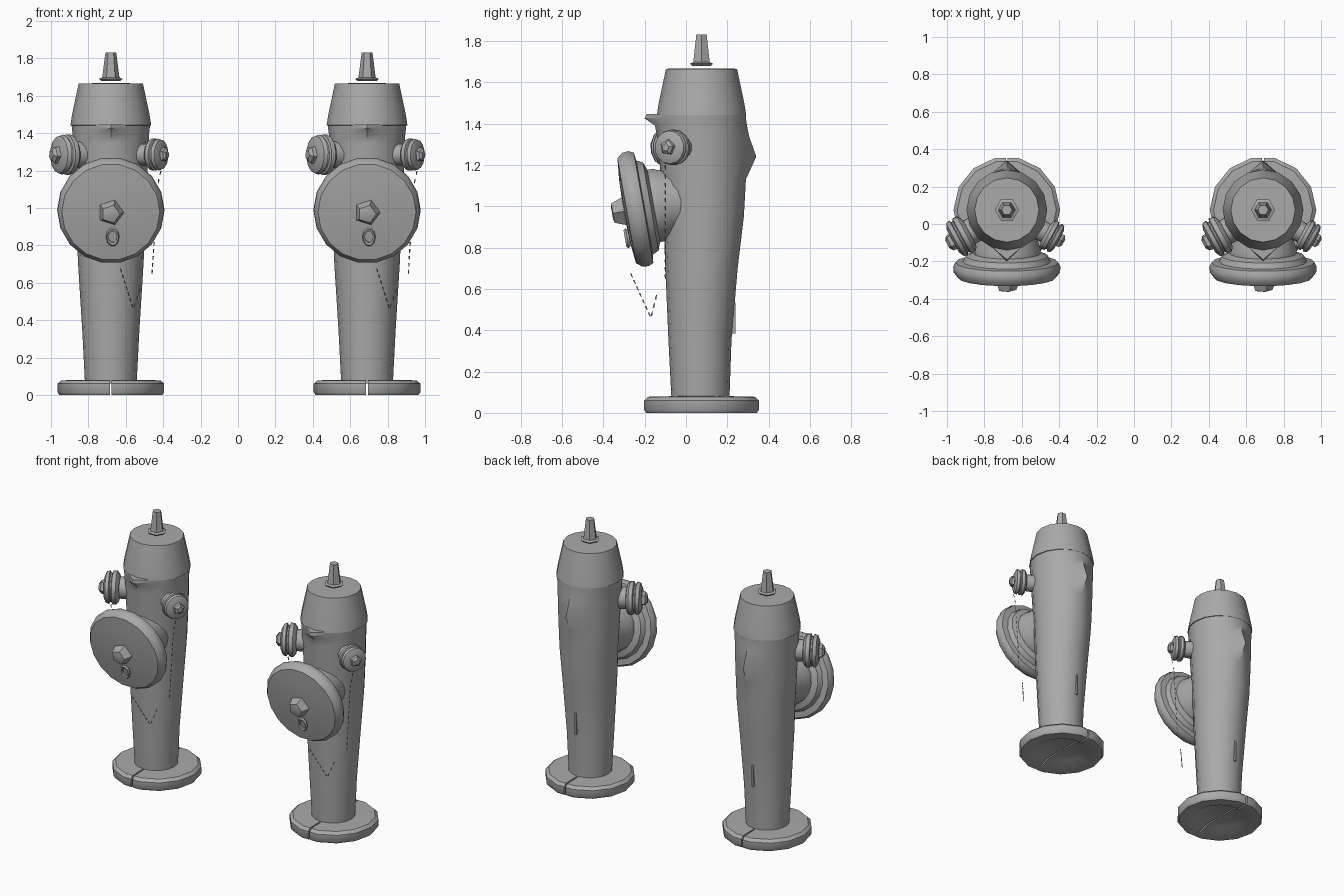
import bpy, bmesh, math
from mathutils import Vector, Matrix

if "Cube" in bpy.data.objects:
    bpy.data.objects.remove(bpy.data.objects["Cube"])

grey = bpy.data.materials.new("cast iron grey")
grey.use_nodes = True
COLOUR = (0.4, 0.4, 0.4, 1)
grey.diffuse_color = COLOUR
grey.node_tree.nodes["Principled BSDF"].inputs["Base Color"].default_value = COLOUR

parts = []
UP = Vector((0, 0, 1))


def finish(bm, name, angle=40):
    bmesh.ops.recalc_face_normals(bm, faces=bm.faces)
    me = bpy.data.meshes.new(name)
    bm.to_mesh(me)
    bm.free()
    me.materials.append(grey)
    for p in me.polygons:
        p.use_smooth = True
    me.set_sharp_from_angle(angle=math.radians(angle))
    ob = bpy.data.objects.new(name, me)
    bpy.context.collection.objects.link(ob)
    parts.append(ob)
    return ob


def loft(bm, rings):
    """Skin a list of equal rings of points and close both ends."""
    rows = [[bm.verts.new(p) for p in ring] for ring in rings]
    n = len(rows[0])
    for a, b in zip(rows, rows[1:]):
        for i in range(n):
            j = (i + 1) % n
            bm.faces.new((a[i], a[j], b[j], b[i]))
    bm.faces.new(rows[0])
    bm.faces.new(rows[-1])


def lathe(name, profile, origin, axis=UP, sides=14, size=1.0, angle=40):
    """Turn (radius, distance along axis) points about an axis."""
    bm = bmesh.new()
    turn = UP.rotation_difference(Vector(axis).normalized()).to_matrix()
    rings = []
    for r, t in profile:
        angles = [2 * math.pi * i / sides for i in range(sides)]
        rings.append([Vector(origin) + turn @ Vector((r * math.cos(a), r * math.sin(a), t)) * size
                      for a in angles])
    loft(bm, rings)
    return finish(bm, name, angle)


def chain(name, points, link=0.022):
    """Thin broken chain made of short rods."""
    bm = bmesh.new()
    for a, b in zip(points, points[1:]):
        a, b = Vector(a), Vector(b)
        count = max(2, int((b - a).length / (link * 1.6)))
        turn = UP.rotation_difference((b - a).normalized()).to_matrix().to_4x4()
        for i in range(count):
            spot = a.lerp(b, (i + 0.5) / count)
            bmesh.ops.create_cone(bm, cap_ends=True, segments=4, radius1=0.004, radius2=0.002,
                                  depth=link, matrix=Matrix.Translation(spot) @ turn)
    finish(bm, name)


CY = 0.075  # centre line of the barrel

# Split round foot: two halves with a narrow seam
bm = bmesh.new()
foot = [(0.15, 0.025), (0.2, 0.0), (0.275, 0.0), (0.285, 0.015),
        (0.285, 0.06), (0.265, 0.078), (0.1, 0.082)]
loft(bm, [[(r * math.cos(math.tau * i / 14), CY + r * math.sin(math.tau * i / 14), z)
           for i in range(14)] for r, z in foot])
bmesh.ops.bisect_plane(bm, geom=bm.verts[:] + bm.edges[:] + bm.faces[:],
                       plane_co=(0.005, 0, 0), plane_no=(-1, 0, 0), clear_outer=True)
bmesh.ops.holes_fill(bm, edges=[e for e in bm.edges if e.is_boundary], sides=0)
copy = bmesh.ops.duplicate(bm, geom=bm.verts[:] + bm.edges[:] + bm.faces[:])["geom"]
for v in copy:
    if isinstance(v, bmesh.types.BMVert):
        v.co.x = -v.co.x
finish(bm, "foot")

# Barrel: z, front y, back y, half width, back ridge, front spike
sections = [(0.06, -0.07, 0.21, 0.138, 0, 0), (0.35, -0.085, 0.22, 0.153, 0, 0),
            (0.7, -0.10, 0.25, 0.175, 0, 0), (0.95, -0.11, 0.28, 0.186, 0, 0),
            (1.13, -0.12, 0.285, 0.195, 0.005, 0), (1.24, -0.13, 0.29, 0.198, 0.05, 0),
            (1.34, -0.135, 0.29, 0.202, 0.015, 0.005), (1.39, -0.138, 0.29, 0.204, 0.005, 0.012),
            (1.425, -0.14, 0.29, 0.208, 0, 0.06), (1.446, -0.14, 0.29, 0.21, 0, 0.05)]
rings = []
for z, front, back, half, ridge, spike in sections:
    ring = []
    for i in range(16):
        a = math.tau * i / 16
        y = (front + back) / 2 + (back - front) / 2 * math.sin(a)
        y += ridge if i == 4 else -spike if i == 12 else 0
        ring.append((half * math.cos(a), y, z))
    rings.append(ring)
bm = bmesh.new()
loft(bm, rings)
finish(bm, "barrel", 35)

# Narrow seam strip low on the back
bm = bmesh.new()
bmesh.ops.create_cube(bm, size=1, matrix=Matrix.Translation((0, 0.225, 0.46))
                      @ Matrix.Diagonal((0.012, 0.03, 0.15, 1)))
finish(bm, "back_seam")

# Tapered bonnet and its operating nut
lathe("bonnet", [(0.2, 1.44), (0.216, 1.442), (0.207, 1.5), (0.172, 1.665), (0.08, 1.667)],
      (0, CY, 0), sides=16)
lathe("top_nut", [(0.05, 1.678), (0.064, 1.69), (0.046, 1.697), (0.029, 1.83)],
      (0, CY, 0), sides=6, angle=30)

# Large front outlet, leaning slightly downward
lean = Vector((0, -0.985, -0.174))
hub = Vector((0, -0.22, 0.99))
lathe("front_outlet", [(0.15, -0.24), (0.165, -0.13), (0.18, -0.09), (0.18, -0.065), (0.22, -0.05),
                       (0.235, -0.02), (0.275, -0.015), (0.287, 0.01), (0.284, 0.04),
                       (0.262, 0.068), (0.16, 0.078), (0.05, 0.082)], hub, lean, 18)
lathe("front_nut", [(0.075, 0.07), (0.068, 0.09), (0.05, 0.135), (0.03, 0.14)],
      hub, lean, 5, angle=30)

# Chain eye below the front nut: a tall ring swept around an oval
bm = bmesh.new()
tilt = UP.rotation_difference(lean).to_matrix()
rings = []
for i in range(10):
    a = math.tau * i / 10
    out = Vector((math.cos(a) * 0.7, math.sin(a), 0))
    rings.append([bm.verts.new(Vector((0.01, -0.285, 0.845)) + tilt @ (
        out * (0.04 + 0.011 * math.cos(b)) + UP * 0.011 * math.sin(b)))
        for b in (math.tau * k / 5 for k in range(5))])
for i in range(10):
    a, b = rings[i], rings[(i + 1) % 10]
    for k in range(5):
        m = (k + 1) % 5
        bm.faces.new((a[k], a[m], b[m], b[k]))
finish(bm, "chain_eye")

# Side outlets: one larger, one smaller, each with a nut
side_profile = [(0.075, -0.15), (0.07, -0.045), (0.09, -0.04), (0.108, -0.025), (0.108, 0.0),
                (0.094, 0.006), (0.094, 0.014), (0.107, 0.02), (0.1, 0.042), (0.07, 0.055)]
nut_profile = [(0.05, 0.05), (0.046, 0.075), (0.025, 0.09)]
for side, s, size in (("right", -1, 1.0), ("left", 1, 0.8)):
    spot, aim = (s * 0.24, -0.065, 1.285), (s * 0.88, -0.48, 0)
    lathe(side + "_outlet", side_profile, spot, aim, 14, size)
    lathe(side + "_nut", nut_profile, spot, aim, 5, size, 30)

# Loose hanging chains
chain("right_chain", [(-0.22, -0.12, 1.2), (-0.2, -0.13, 1.13)])
chain("left_chain", [(0.27, -0.1, 1.21), (0.25, -0.1, 1.12), (0.22, -0.1, 0.64)])
chain("front_chain", [(0.05, -0.27, 0.68), (0.12, -0.17, 0.46), (0.16, -0.14, 0.58)])

# Stand the second hydrant beside the first
for ob in list(parts):
    twin = ob.copy()
    bpy.context.collection.objects.link(twin)
    twin.name = "second_" + ob.name
    twin.location.x = 0.69
    ob.location.x = -0.68
